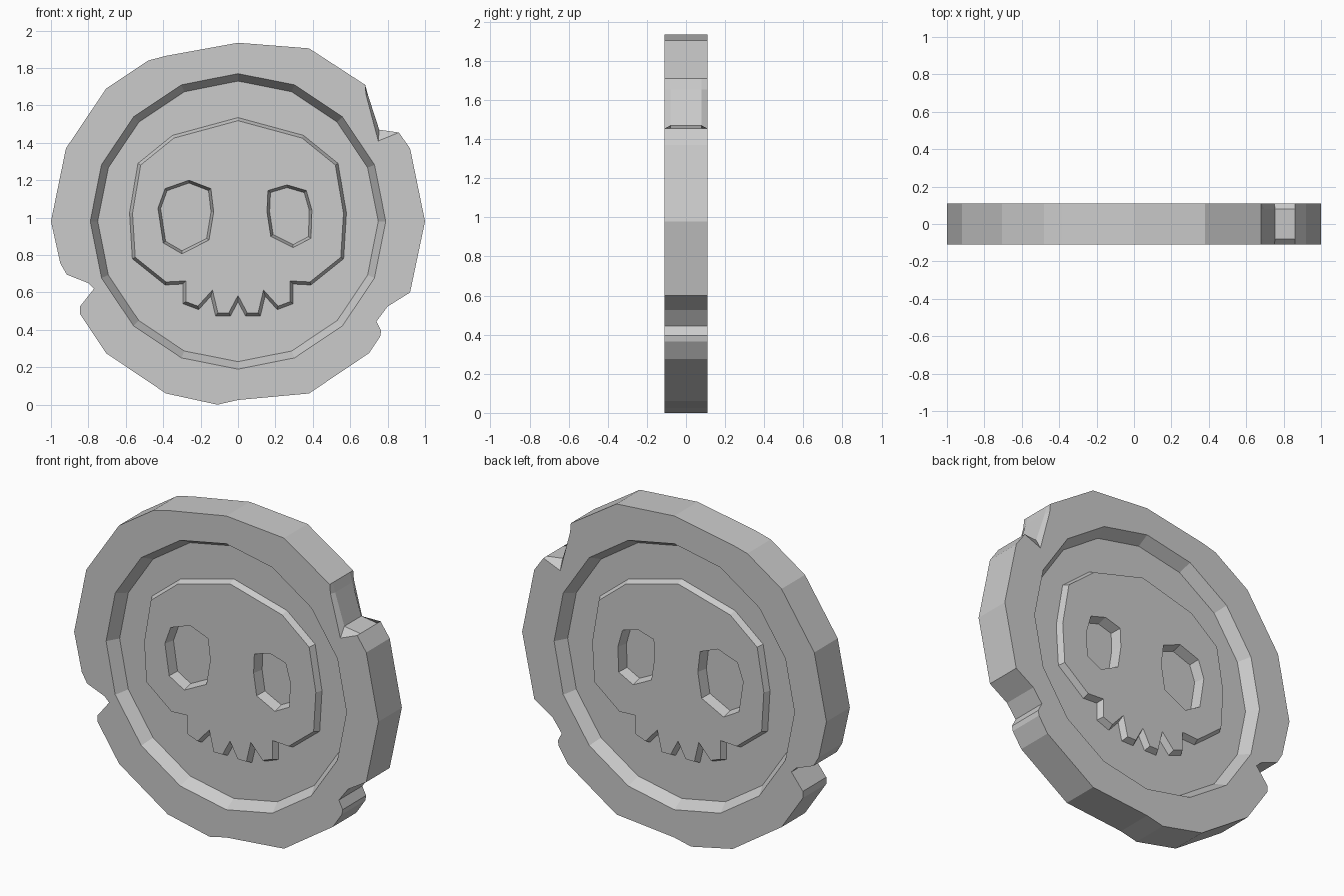
import bpy, bmesh, math
from mathutils import Vector

cube = bpy.data.objects.get("Cube")
if cube:
    bpy.data.objects.remove(cube, do_unlink=True)

# Depths of the front half; the back half is mirrored
FACE, CHIP, FIELD, SKULL, EYE = -0.11, -0.08, -0.04, -0.075, -0.015
CENTRE_Z = 0.98

stone = bpy.data.materials.new("grey_stone")
stone.use_nodes = True
stone.diffuse_color = (0.6, 0.6, 0.6, 1)
stone.node_tree.nodes["Principled BSDF"].inputs["Base Color"].default_value = (0.6, 0.6, 0.6, 1)


def ring(radius):
    return [(radius * math.sin(i * math.tau / 16), CENTRE_Z + radius * math.cos(i * math.tau / 16))
            for i in range(16)]


def shrink(points, amount):
    """Mitred inward offset of a clockwise outline."""
    out = []
    for i, p in enumerate(points):
        p = Vector(p)
        a = (p - Vector(points[i - 1])).normalized()
        b = (Vector(points[(i + 1) % len(points)]) - p).normalized()
        na, nb = Vector((a.y, -a.x)), Vector((b.y, -b.x))
        out.append(tuple(p + (na + nb) * amount / (1 + na.dot(nb))))
    return out


def loop(bm, points, y):
    verts = [bm.verts.new((x, y, z)) for x, z in points]
    for i, v in enumerate(verts):
        bm.edges.new((verts[i - 1], v))
    return verts


def wall(bm, a, b):
    for i in range(len(a)):
        bm.faces.new((a[i - 1], a[i], b[i], b[i - 1]))


def fill(bm, *loops):
    """Flat face bounded by the first loop, with the others as holes."""
    edges = [bm.edges.get((l[i - 1], l[i])) for l in loops for i in range(len(l))]
    bmesh.ops.triangle_fill(bm, edges=edges, use_beauty=True, normal=(0, -1, 0))


def finish(bm, name):
    bmesh.ops.recalc_face_normals(bm, faces=bm.faces)
    if sum(f.normal.y * f.calc_area() for f in bm.faces) > 0:
        bmesh.ops.reverse_faces(bm, faces=bm.faces)
    mesh = bpy.data.meshes.new(name)
    bm.to_mesh(mesh)
    bm.free()
    mesh.materials.append(stone)
    obj = bpy.data.objects.new(name, mesh)
    bpy.context.collection.objects.link(obj)
    mirror = obj.modifiers.new("both_sides", "MIRROR")
    mirror.use_axis = (False, True, False)


# Chipped outer outline, clockwise from the top
outline = [(0, 1.935), (.38, 1.905), (.68, 1.71), (.695, 1.655), (.755, 1.47), (.86, 1.455),
           (.92, 1.37), (1, .98), (.92, .6), (.8, .525), (.74, .445), (.765, .395),
           (.76, .365), (.7, .275), (.38, .06), (0, .025), (-.11, 0), (-.385, .06),
           (-.705, .275), (-.845, .485), (-.845, .525), (-.77, .62), (-.8, .65),
           (-.915, .695), (-.95, .755), (-1, .98), (-.92, 1.37), (-.705, 1.69),
           (-.48, 1.84), (-.385, 1.865)]
# The upper notch is bevelled where it meets the face
face_outline = list(outline)
face_outline[3], face_outline[4] = (.685, 1.655), (.75, 1.41)

# Skull outline: right half, mirrored
half = [(.35, 1.44), (.535, 1.29), (.58, 1.025), (.565, .78), (.39, .64), (.295, .645),
        (.295, .54), (.21, .508), (.145, .58), (.12, .475), (.04, .475)]
skull = [(0, 1.535)] + half + [(0, .55)] + [(-x, z) for x, z in reversed(half)]

eyes = [[(-.262, 1.2), (-.145, 1.155), (-.13, 1.03), (-.155, .88), (-.3, .807),
         (-.4, .865), (-.428, 1.05), (-.39, 1.155)],
        [(.262, 1.175), (.365, 1.145), (.395, 1.04), (.39, .89), (.295, .84),
         (.175, .9), (.155, 1.03), (.16, 1.145)]]

# Raised rim with its outer edge and sloping inner wall
bm = bmesh.new()
middle, chip = loop(bm, outline, 0), loop(bm, outline, CHIP)
front, lip = loop(bm, face_outline, FACE), loop(bm, ring(.79), FACE)
wall(bm, middle, chip)
wall(bm, chip, front)
fill(bm, front, lip)
wall(bm, lip, loop(bm, ring(.75), FIELD))
finish(bm, "coin_rim")

# Sunken field around the skull
bm = bmesh.new()
fill(bm, loop(bm, ring(.75), FIELD), loop(bm, skull, FIELD))
finish(bm, "coin_field")

# Raised skull with sunken eye sockets
bm = bmesh.new()
top = loop(bm, shrink(skull, .016), SKULL)
wall(bm, loop(bm, skull, FIELD), top)
sockets = [loop(bm, eye, SKULL) for eye in eyes]
fill(bm, top, *sockets)
for eye, socket in zip(eyes, sockets):
    floor = loop(bm, shrink(eye, .014), EYE)
    wall(bm, socket, floor)
    bm.faces.new(floor)
finish(bm, "skull_relief")
